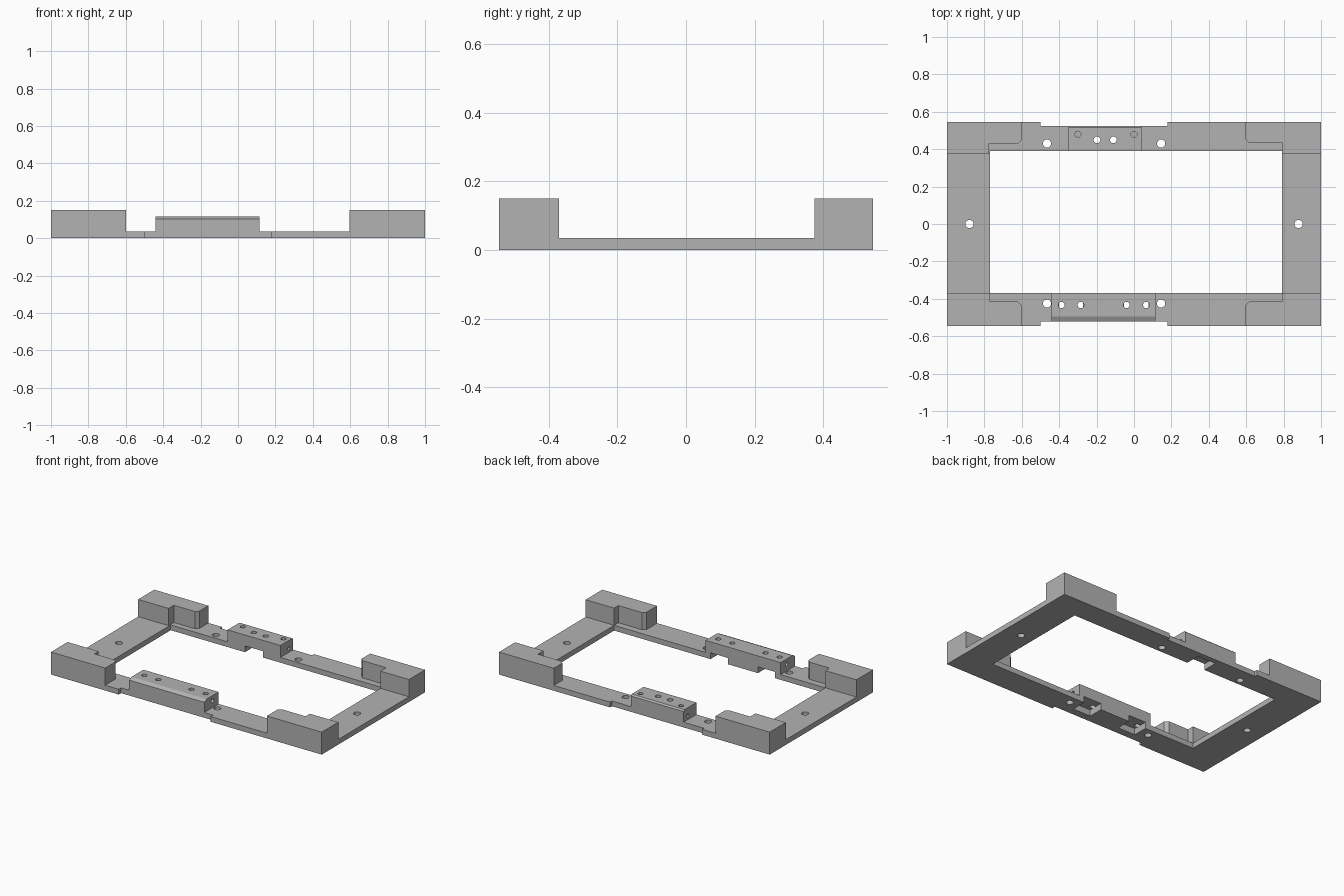
import bpy
import bmesh
from mathutils import Matrix

old = bpy.data.objects.get("Cube")
if old:
    bpy.data.objects.remove(old, do_unlink=True)

grey = bpy.data.materials.new("plain grey")
grey.use_nodes = True
colour = (0.45, 0.45, 0.45, 1)
grey.diffuse_color = colour
grey.node_tree.nodes["Principled BSDF"].inputs["Base Color"].default_value = colour

PLATE = 0.035
POST = 0.15
BLOCK = 0.115


def finish(name, bm):
    bmesh.ops.recalc_face_normals(bm, faces=bm.faces)
    mesh = bpy.data.meshes.new(name)
    bm.to_mesh(mesh)
    bm.free()
    mesh.materials.append(grey)
    obj = bpy.data.objects.new(name, mesh)
    bpy.context.collection.objects.link(obj)
    return obj


def extrude(name, points, offset):
    """Extrude a closed outline of 3D points along an offset."""
    bm = bmesh.new()
    face = bm.faces.new([bm.verts.new(p) for p in points])
    grown = bmesh.ops.extrude_face_region(bm, geom=[face], use_keep_orig=True)
    verts = [g for g in grown["geom"] if isinstance(g, bmesh.types.BMVert)]
    bmesh.ops.translate(bm, verts=verts, vec=offset)
    return finish(name, bm)


def box(name, x0, x1, y0, y1, z0, z1):
    outline = [(x0, y0, z0), (x1, y0, z0), (x1, y1, z0), (x0, y1, z0)]
    return extrude(name, outline, (0, 0, z1 - z0))


def rod(name, centre, radius, depth, along_x=False):
    bm = bmesh.new()
    turn = Matrix.Rotation(1.5707963, 4, 'Y') if along_x else Matrix()
    bmesh.ops.create_cone(bm, cap_ends=True, segments=24, radius1=radius,
                          radius2=radius, depth=depth,
                          matrix=Matrix.Translation(centre) @ turn)
    return finish(name, bm)


def cut(target, cutter):
    mod = target.modifiers.new(cutter.name, 'BOOLEAN')
    mod.operation = 'DIFFERENCE'
    mod.solver = 'EXACT'
    mod.object = cutter
    cutter.hide_render = True
    cutter.hide_viewport = True
    cutter.display_type = 'WIRE'


# Base frame with shallow notches along the front and back edges
frame = extrude("base_frame", [
    (x, y, 0) for x, y in [
        (-1, -.545), (-.5, -.545), (-.5, -.52), (.18, -.52), (.18, -.545), (1, -.545),
        (1, .545), (.18, .545), (.18, .525), (-.5, .525), (-.5, .545), (-1, .545)]],
    (0, 0, PLATE))
cut(frame, box("frame_opening", -.77, .79, -.37, .39, -.1, .2))

# Mounting holes through the frame
for x, y in [(-.465, .43), (.145, .43), (-.465, -.425), (.145, -.425),
             (-.88, 0), (.88, 0)]:
    cut(frame, rod("mounting_hole", (x, y, 0), .022, .3))


# Corner posts: an L shape with one chamfered inner corner
def post(name, sx, sy, inner_x, end_x, shelf_y, inner_y):
    outline = [(1, .545), (end_x, .545), (end_x, shelf_y + .02),
               (end_x - .02 if end_x > inner_x else end_x + .02, shelf_y),
               (inner_x, shelf_y), (inner_x, inner_y), (1, inner_y)]
    return extrude(name, [(sx * x, sy * y, PLATE) for x, y in outline],
                   (0, 0, POST - PLATE))


post("front_right_post", -1, -1, .77, .6, .415, .37)
post("front_left_post", 1, -1, .79, .595, .415, .37)
post("back_right_post", -1, 1, .775, .6, .43, .375)
post("back_left_post", 1, 1, .79, .595, .435, .375)


# Raised blocks with a chamfered outer top edge
def block(name, x0, x1, inner, outer, bevel_y, bevel_z):
    profile = [(inner, PLATE), (outer, PLATE), (outer, bevel_z),
               (bevel_y, BLOCK), (inner, BLOCK)]
    return extrude(name, [(x0, y, z) for y, z in profile], (x1 - x0, 0, 0))


front_block = block("front_block", -.44, .115, -.37, -.52, -.495, .103)
back_block = block("back_block", -.35, .04, .39, .525, .515, .106)

# Pockets under the blocks, open towards the middle
for x0, x1 in [(-.4, -.272), (-.053, .078)]:
    pocket = box("front_pocket", x0, x1, -.47, -.3, -.1, .042)
    cut(frame, pocket)
    cut(front_block, pocket)
pocket = box("back_pocket", -.222, -.088, .3, .49, -.1, .042)
cut(frame, pocket)
cut(back_block, pocket)

# Vertical screw holes into the pockets, and blind ones in the back block
for x in (-.388, -.285, -.04, .065):
    cut(front_block, rod("front_screw_hole", (x, -.433, .08), .017, .2))
for x in (-.198, -.11):
    cut(back_block, rod("back_screw_hole", (x, .45, .08), .018, .2))
for x in (-.3, 0):
    cut(back_block, rod("blind_hole", (x, .48, .11), .016, .06))

# Holes in the block ends
for x in (-.44, .115):
    cut(front_block, rod("front_end_hole", (x, -.433, .08), .014, .06, True))
for x in (-.35, .04):
    cut(back_block, rod("back_end_hole", (x, .48, .06), .012, .06, True))
